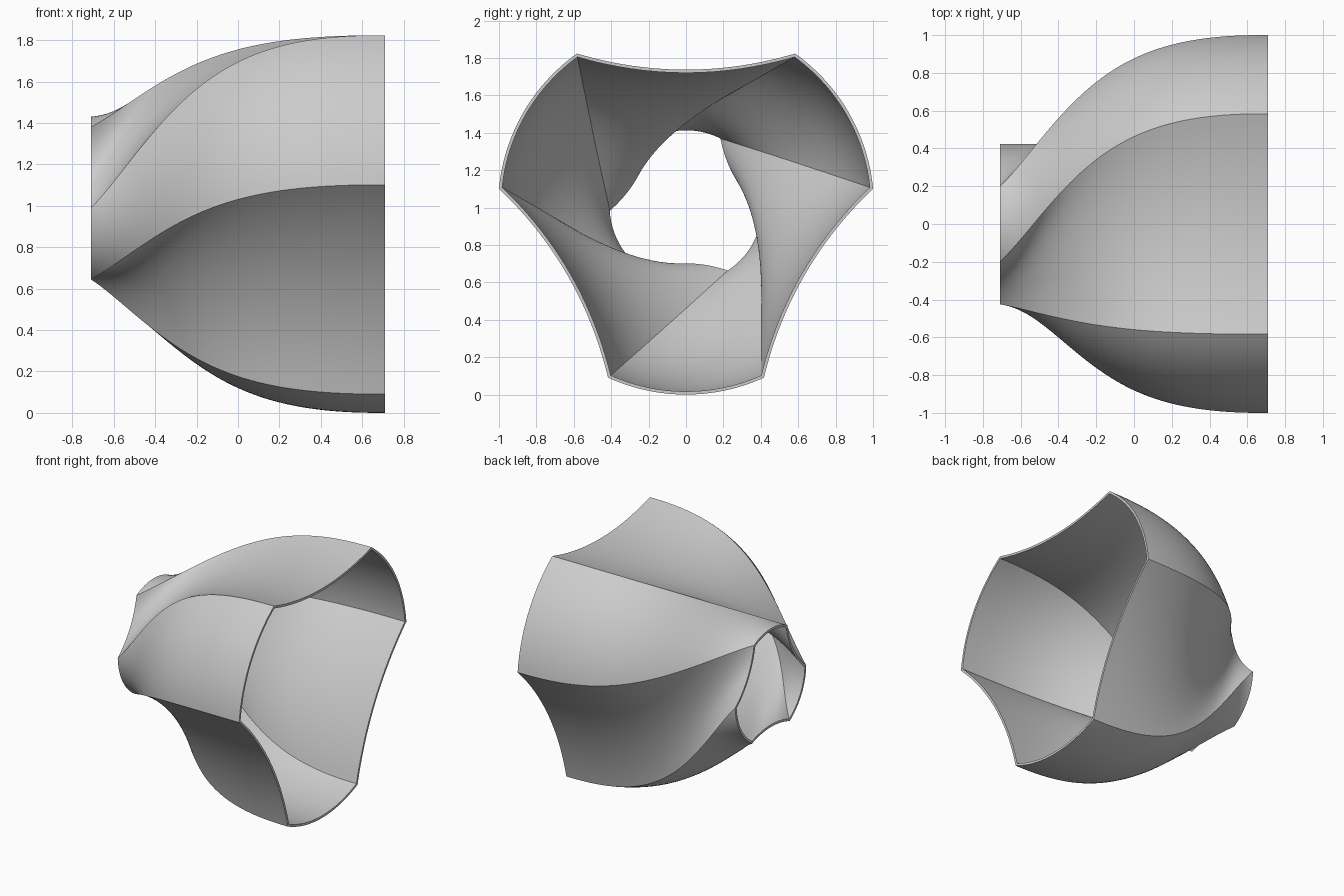
import bpy
import bmesh
from math import sin, cos, radians
from mathutils import Vector

cube = bpy.data.objects.get("Cube")
if cube:
    bpy.data.objects.remove(cube, do_unlink=True)

HALF = 0.71       # half length along x
CENTRE_Z = 1.005
WALL = 0.017
SEG = 24          # segments per side
RINGS = 72


def section(radius, half_angle, sag, turn):
    """Six-sided loop: three arcs on a circle and three hollow sides."""
    pts = []
    for k in range(3):
        mid = 30 + 120 * k + turn
        on_circle = lambda a: Vector((radius * cos(radians(a)), radius * sin(radians(a))))
        for i in range(SEG):
            pts.append(on_circle(mid - half_angle + 2 * half_angle * i / SEG))
        a, b = on_circle(mid + half_angle), on_circle(mid + 120 - half_angle)
        inward = -(a + b).normalized()
        for i in range(SEG):
            t = i / SEG
            pts.append(a.lerp(b, t) + inward * sag * 4 * t * (1 - t))
    return pts


def inset(pts, dist):
    """Offset a counter-clockwise loop inward with mitred corners."""
    out = []
    for i, p in enumerate(pts):
        d1 = (p - pts[i - 1]).normalized()
        d2 = (pts[(i + 1) % len(pts)] - p).normalized()
        n1, n2 = Vector((-d1.y, d1.x)), Vector((-d2.y, d2.x))
        m = (n1 + n2).normalized()
        out.append(p + m * dist / max(m.dot(n1), 0.5))
    return out


def ease(s):
    """Slow start at the wide mouth, quick twist near the narrow mouth."""
    g = s ** 2.6
    return 0.7 * s ** 2.4 + 0.3 * g * g * (3 - 2 * g)


wide = section(1.005, 24.5, 0.086, 0)
narrow = section(0.425, 28, 0.04, 60)

bm = bmesh.new()


def add_ring(x, loop):
    return [bm.verts.new((x, p.x, p.y + CENTRE_Z)) for p in loop]


def bridge(a, b):
    n = len(a)
    for i in range(n):
        j = (i + 1) % n
        bm.faces.new((a[i], a[j], b[j], b[i]))


# Outer and inner walls, sweeping from the wide to the narrow mouth
outer, inner = [], []
for r in range(RINGS + 1):
    s = sin(radians(90 * r / RINGS))   # rings crowd toward the narrow mouth
    f = ease(s)
    loop = [p.lerp(q, f) for p, q in zip(wide, narrow)]
    x = HALF - 2 * HALF * s
    outer.append(add_ring(x, loop))
    inner.append(add_ring(x, inset(loop, WALL)))
for r in range(RINGS):
    bridge(outer[r], outer[r + 1])
    bridge(inner[r + 1], inner[r])

# Flat rims at both mouths
bridge(inner[0], outer[0])
bridge(outer[-1], inner[-1])
bmesh.ops.recalc_face_normals(bm, faces=bm.faces)

mesh = bpy.data.meshes.new("twisted_shell")
bm.to_mesh(mesh)
bm.free()
shell = bpy.data.objects.new("twisted_shell", mesh)
bpy.context.collection.objects.link(shell)

# Single grey material
grey = bpy.data.materials.new("light_grey")
grey.use_nodes = True
colour = (0.6, 0.6, 0.6, 1)
grey.diffuse_color = colour
grey.node_tree.nodes["Principled BSDF"].inputs["Base Color"].default_value = colour
mesh.materials.append(grey)

bpy.ops.object.select_all(action="DESELECT")
shell.select_set(True)
bpy.context.view_layer.objects.active = shell
bpy.ops.object.shade_smooth_by_angle(angle=radians(30))
